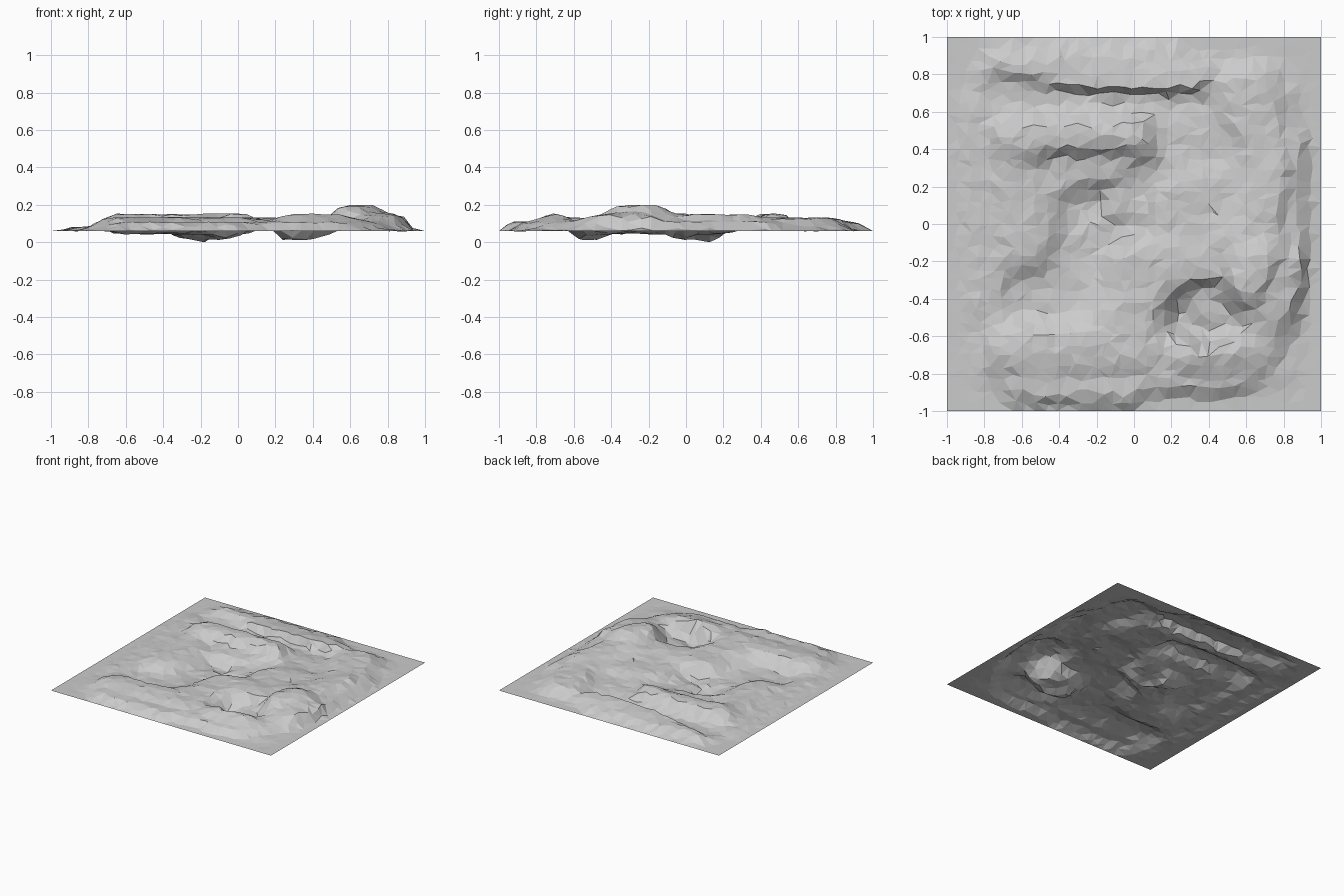
import bpy
import bmesh
import random
from mathutils import Vector
from mathutils.geometry import intersect_point_line

random.seed(4)

default_cube = bpy.data.objects.get("Cube")
if default_cube:
    bpy.data.objects.remove(default_cube, do_unlink=True)

EDGE = 1
CELLS = 34

# Height levels shared by the landforms
PIT, HOLLOW, RIM, BENCH, SHELF, HILL, CREST, SUMMIT = (
    0.01, 0.045, 0.06, 0.08, 0.11, 0.13, 0.15, 0.2)

# Landform name: level, then the ground line it follows
landforms = {
    "back shelf west": (SHELF, (-.7, .9), (-.3, .77)),
    "back shelf east": (HILL, (-.3, .77), (.3, .77)),
    "back shelf rear": (SHELF, (-.5, .91), (.2, .91)),
    "back trench": (RIM, (-.7, .7), (.3, .66)),
    "north west crest": (CREST, (-.6, .46), (0, .47)),
    "north west foot": (BENCH, (-.4, .3), (-.1, .3)),
    "north east hill": (HILL, (.6, .7), (.7, .4)),
    "north hollow": (BENCH, (.2, .5), (.4, .4)),
    "valley floor": (PIT, (-.2, .1), (-.1, 0)),
    "valley arm": (HOLLOW, (-.3, -.2), (0, .2)),
    "west hill": (SHELF, (-.6, .2), (-.6, -.1)),
    "west hollow": (HOLLOW, (-.6, -.4), (-.4, -.4)),
    "west bench": (BENCH, (-.9, .6), (-.8, -.4)),
    "middle spur": (HILL, (0, -.2), (.4, -.27)),
    "spur tail": (HILL, (.1, -.3), (0, -.5)),
    "steep pit": (PIT, (.3, -.5), (.4, -.57)),
    "pit neck": (HOLLOW, (.38, -.36), (.4, -.5)),
    "centre rise": (SHELF, (.2, .1), (.4, .2)),
    "summit": (SUMMIT, (.6, -.3), (.7, -.2)),
    "east ridge": (CREST, (.7, 0), (.8, .3)),
    "east shoulder": (CREST, (.8, -.4), (.85, -.2)),
    "east brow": (SHELF, (.88, -.1), (.87, .4)),
    "south east hill": (CREST, (.3, -.7), (.5, -.7)),
    "south crest": (HILL, (-.6, -.68), (0, -.66)),
    "front shelf": (SHELF, (-.6, -.9), (0, -.91)),
    "front east shelf": (SHELF, (.2, -.83), (.5, -.83)),
}

# Level ground in every corner of the sheet
for side, x in (("left", .9), ("right", -.9)):
    for end, y in (("back", .9), ("front", -.9)):
        landforms[f"{end} {side} corner"] = (RIM, (x, y), (x, y))

# Forms whose front lip hangs over the ground below
OVERHANGS = ("back shelf west", "back shelf east", "front shelf")


def distance_to_line(point, start, end):
    """Ground distance from a point to a line with two ends."""
    start, end = Vector(start).to_3d(), Vector(end).to_3d()
    if start == end:
        return (point - start).length
    factor = intersect_point_line(point, start, end)[1]
    return (point - start.lerp(end, min(max(factor, 0), 1))).length


def border_distance(point):
    return EDGE - max(abs(point.x), abs(point.y))


def closeness(distance):
    return (distance ** 2 + 0.0015) ** -2


def terrain_height(point):
    """Blend the border strip and all landforms by closeness."""
    weights = closeness(max(border_distance(point) - 0.03, 0))
    total = weights * RIM
    for level, start, end in landforms.values():
        weight = closeness(distance_to_line(point, start, end))
        total += weight * level
        weights += weight
    return total / weights


def build_terrain():
    bm = bmesh.new()
    bmesh.ops.create_grid(bm, x_segments=CELLS, y_segments=CELLS, size=EDGE)
    jitter = 0.65 * EDGE / CELLS
    for vert in bm.verts:
        # The outer rim stays straight and level
        if border_distance(vert.co) < 0.001:
            vert.co.z = RIM
            continue
        vert.co.x += random.uniform(-jitter, jitter)
        vert.co.y += random.uniform(-jitter, jitter)
        ground = vert.co.copy()
        # Roughen the rock, fading out towards the border
        inland = min(1, max(0, border_distance(ground) * 8 - 0.4))
        roughness = inland * random.uniform(-0.005, 0.005)
        vert.co.z = min(SUMMIT, max(0, terrain_height(ground) + roughness))
        # Lean the shelves forwards over their feet
        lip = min(distance_to_line(ground, *landforms[name][1:]) for name in OVERHANGS)
        vert.co.y -= 0.035 * max(0, 1 - lip / 0.08)
    bmesh.ops.triangulate(bm, faces=bm.faces[:], quad_method='SHORT_EDGE')
    # The deepest point rests on the ground
    min(bm.verts, key=lambda vert: vert.co.z).co.z = 0
    mesh = bpy.data.meshes.new("terrain_sheet")
    bm.to_mesh(mesh)
    bm.free()
    terrain = bpy.data.objects.new("terrain_sheet", mesh)
    bpy.context.collection.objects.link(terrain)
    return terrain


def make_material(name, colour):
    material = bpy.data.materials.new(name)
    material.use_nodes = True
    material.diffuse_color = colour
    shader = material.node_tree.nodes["Principled BSDF"]
    shader.inputs["Base Color"].default_value = colour
    return material


terrain_sheet = build_terrain()
terrain_sheet.data.materials.append(make_material("rock grey", (0.6, 0.6, 0.6, 1)))
